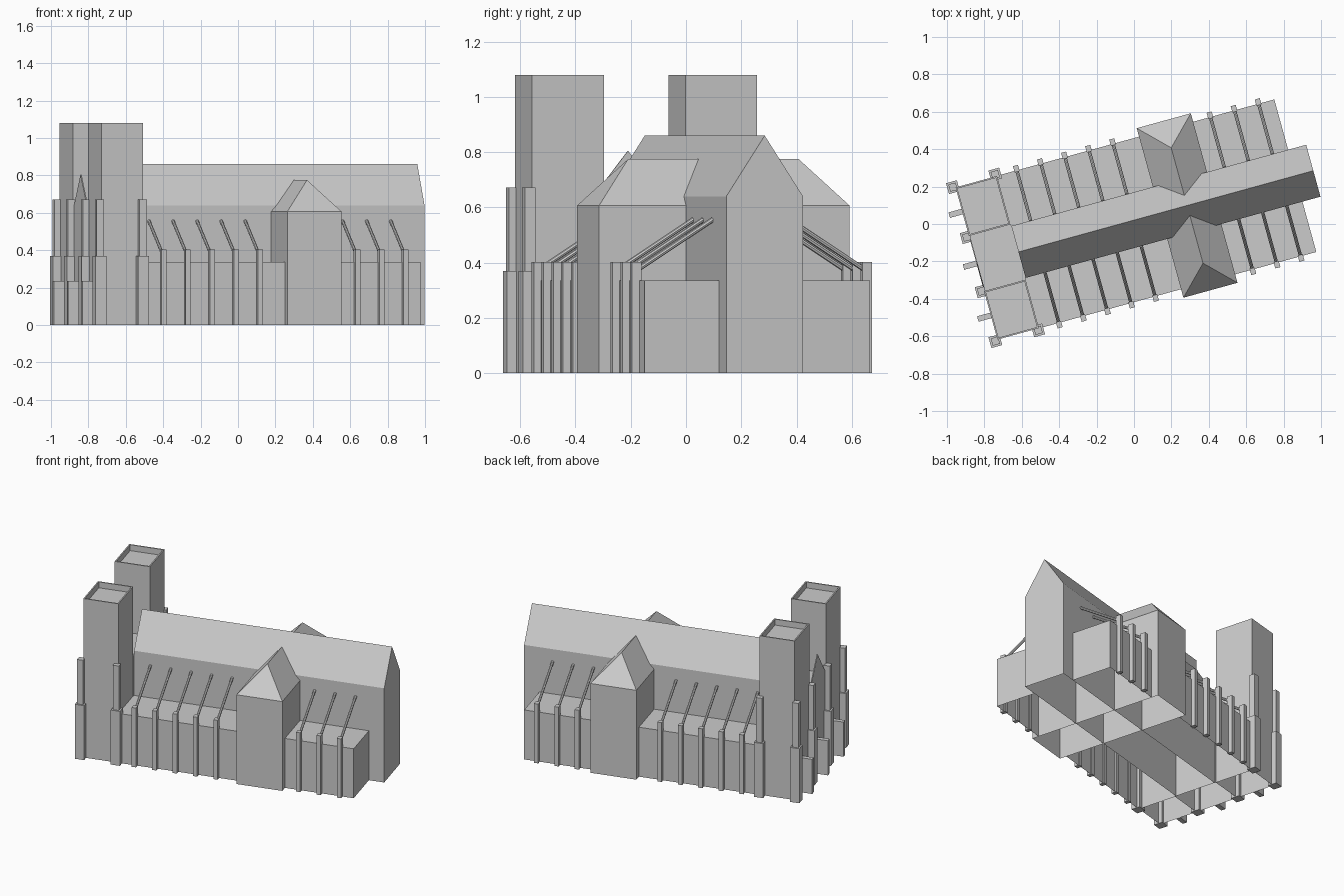
import bpy, bmesh, math
from mathutils import Matrix, Vector

if "Cube" in bpy.data.objects:
    bpy.data.objects.remove(bpy.data.objects["Cube"])

stone = bpy.data.materials.new("pale_grey_stone")
stone.use_nodes = True
GREY = (0.6, 0.6, 0.6, 1)
stone.diffuse_color = GREY
stone.node_tree.nodes["Principled BSDF"].inputs["Base Color"].default_value = GREY

# Parts are laid out along the church axis, then turned into place
TURN = Matrix.Rotation(math.radians(15.4), 4, 'Z') @ Matrix.Translation((0, 0.02, 0))


def finish(name, bm):
    bmesh.ops.recalc_face_normals(bm, faces=bm.faces)
    bm.transform(TURN)
    mesh = bpy.data.meshes.new(name)
    bm.to_mesh(mesh)
    bm.free()
    mesh.materials.append(stone)
    obj = bpy.data.objects.new(name, mesh)
    bpy.context.collection.objects.link(obj)
    return obj


def add_box(bm, x, y, z):
    size = [b - a for a, b in (x, y, z)]
    mid = [(a + b) / 2 for a, b in (x, y, z)]
    place = Matrix.Translation(mid) @ Matrix.Diagonal((*size, 1))
    return bmesh.ops.create_cube(bm, size=1, matrix=place)["verts"]


def open_bottom(bm):
    bm.normal_update()
    low = [f for f in bm.faces if all(v.co.z < 0.001 for v in f.verts)]
    bmesh.ops.delete(bm, geom=low, context='FACES_ONLY')


def top_face(bm):
    return max(bm.faces, key=lambda f: f.calc_center_median().z)


def hall(name, x, y, eave, ridge, along, hip=0):
    """Open-bottomed hall with a gabled or hipped roof."""
    bm = bmesh.new()
    add_box(bm, x, y, (0, eave))
    top = top_face(bm)
    (x0, x1), (y0, y1) = x, y
    xm, ym = (x0 + x1) / 2, (y0 + y1) / 2
    if along == 'X':
        ends = [Vector((x0 + hip, ym, ridge)), Vector((x1 - hip, ym, ridge))]
    else:
        ends = [Vector((xm, y0 + hip, ridge)), Vector((xm, y1 - hip, ridge))]
    peaks = [bm.verts.new(p) for p in ends]
    edges = list(top.edges)
    bmesh.ops.delete(bm, geom=[top], context='FACES_ONLY')
    axis = 0 if along == 'X' else 1
    for e in edges:
        a, b = e.verts
        if abs(a.co[axis] - b.co[axis]) < 0.001:
            bm.faces.new((a, b, min(peaks, key=lambda p: abs(p.co[axis] - a.co[axis]))))
        else:
            near = sorted(peaks, key=lambda p: abs(p.co[axis] - b.co[axis]))
            bm.faces.new((a, b, near[0], near[1]))
    open_bottom(bm)
    return finish(name, bm)


def block(name, x, y, z, closed=True):
    bm = bmesh.new()
    add_box(bm, x, y, z)
    if not closed:
        open_bottom(bm)
    return finish(name, bm)


def span(side, inner, outer):
    return tuple(sorted((side * inner, side * outer)))


# Main halls
hall("nave", (-0.635, 1.0), (-0.144, 0.144), 0.64, 0.86, 'X')
hall("transept", (0.15, 0.45), (-0.47, 0.47), 0.607, 0.775, 'Y', hip=0.15)

# West porch between the towers, with a thin gable over the entrance
block("porch", (-0.868, -0.635), (-0.153, 0.153), (0, 0.61), closed=False)
bm = bmesh.new()
tri = bm.faces.new([bm.verts.new((-0.868, y, z)) for y, z in
                    ((-0.153, 0.61), (0.153, 0.61), (0, 0.805))])
solid = bmesh.ops.extrude_face_region(bm, geom=[tri])["geom"]
bmesh.ops.translate(bm, vec=(0.006, 0, 0),
                    verts=[g for g in solid if isinstance(g, bmesh.types.BMVert)])
finish("porch_gable", bm)

BAYS = [-0.528 + 0.1335 * i for i in (0, 1, 2, 3, 4)] + [0.546 + 0.1335 * i for i in (0, 1, 2)]

for side, label in ((1, "left"), (-1, "right")):
    # Side aisles, west and east of the transept
    for part, x in (("west", (-0.638, 0.15)), ("east", (0.45, 0.90))):
        block(f"{part}_aisle_{label}", x, span(side, 0.144, 0.423), (0, 0.336), closed=False)

    # Tower with a sunken roof behind a parapet
    bm = bmesh.new()
    add_box(bm, (-0.868, -0.638), span(side, 0.153, 0.422), (0, 1.08))
    open_bottom(bm)
    roof = top_face(bm)
    bmesh.ops.inset_region(bm, faces=[roof], thickness=0.012)
    sunk = bmesh.ops.extrude_face_region(bm, geom=[roof])["geom"]
    bmesh.ops.translate(bm, vec=(0, 0, -0.04),
                        verts=[g for g in sunk if isinstance(g, bmesh.types.BMVert)])
    if roof.is_valid:
        bmesh.ops.delete(bm, geom=[roof], context='FACES_ONLY')
    finish(f"tower_{label}", bm)

    # Stepped piers at the tower corners
    for part, x, y in (("outer_front", -0.881, 0.427), ("inner_front", -0.881, 0.15),
                       ("outer_back", -0.645, 0.432)):
        bm = bmesh.new()
        for half, z in ((0.03, (0, 0.37)), (0.02, (0.37, 0.672))):
            add_box(bm, (x - half, x + half), (side * y - half, side * y + half), z)
        finish(f"{part}_pier_{label}", bm)

    # Low buttress in the middle of the tower front
    block(f"tower_buttress_{label}", (-0.94, -0.868),
          (side * 0.288 - 0.015, side * 0.288 + 0.015), (0, 0.235))

    # Wall buttresses and the sloping struts that rise to the nave
    posts, struts = bmesh.new(), bmesh.new()
    for x in BAYS:
        add_box(posts, (x - 0.014, x + 0.014), span(side, 0.415, 0.45), (0, 0.403))
        low = Vector((x, side * 0.43, 0.372))
        high = Vector((x, side * 0.143, 0.556))
        line = high - low
        place = Matrix.Translation((low + high) / 2) @ line.to_track_quat('Z', 'Y').to_matrix().to_4x4()
        bmesh.ops.create_cone(struts, cap_ends=True, segments=8, radius1=0.009,
                              radius2=0.009, depth=line.length, matrix=place)
    finish(f"buttresses_{label}", posts)
    finish(f"flying_struts_{label}", struts)

# Low buttress in the middle of the porch
block("porch_buttress", (-0.94, -0.868), (-0.015, 0.015), (0, 0.235))
